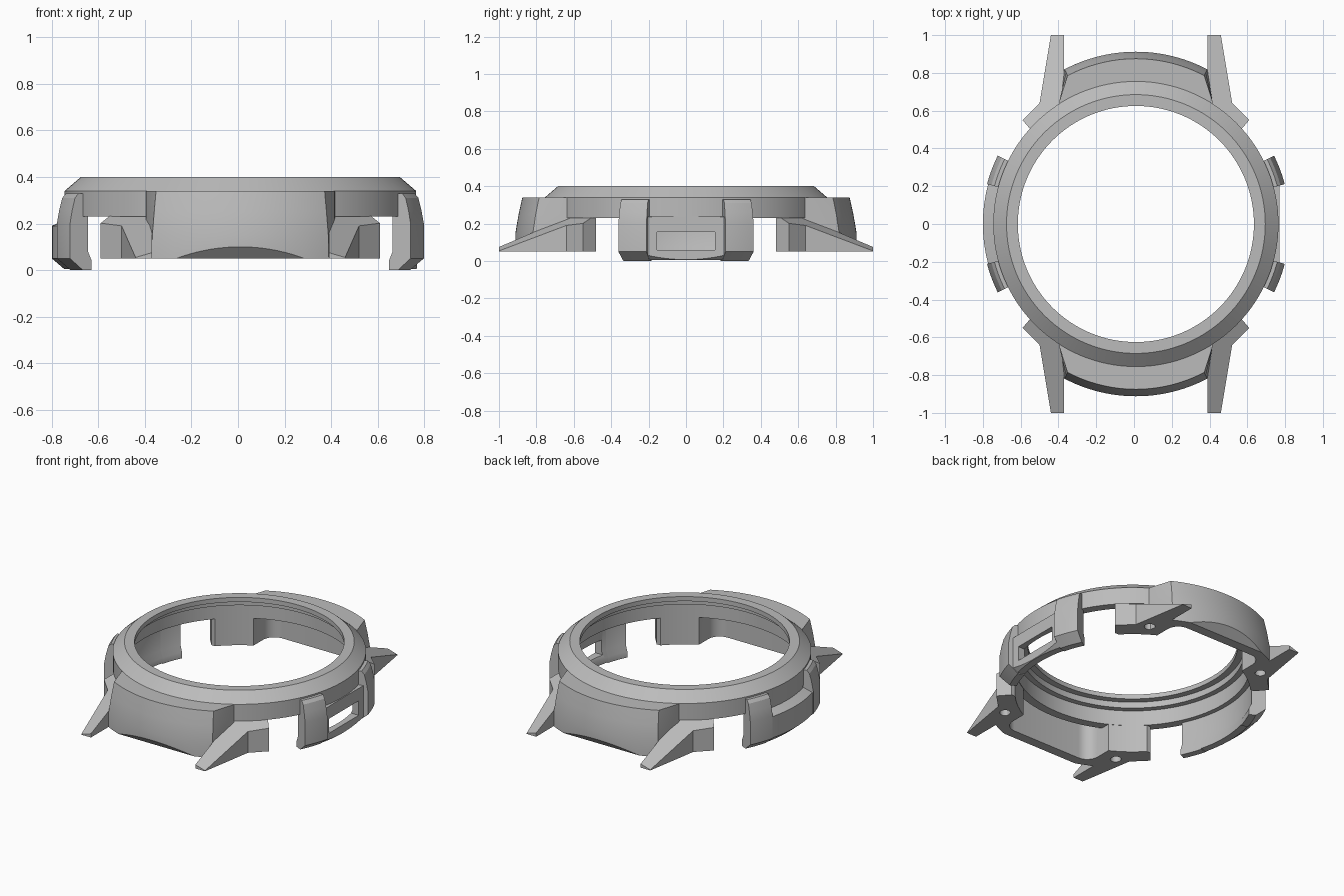
import bpy, bmesh, math
from mathutils import Vector

if "Cube" in bpy.data.objects:
    bpy.data.objects.remove(bpy.data.objects["Cube"])

CX = 0.01  # the case sits slightly off the bounding-box centre
GREY = (0.5, 0.5, 0.5, 1)
mat = bpy.data.materials.new("case_grey")
mat.use_nodes = True
mat.diffuse_color = GREY
mat.node_tree.nodes["Principled BSDF"].inputs["Base Color"].default_value = GREY


def skin(name, sections, closed=False, cuts=()):
    """Bridge matching outlines into a solid, then slice it with planes (point, normal)."""
    bm = bmesh.new()
    rows = [[bm.verts.new(p) for p in s] for s in sections]
    n = len(rows[0])
    for i in range(len(rows) if closed else len(rows) - 1):
        a, b = rows[i], rows[(i + 1) % len(rows)]
        for j in range(n):
            k = (j + 1) % n
            bm.faces.new((a[j], a[k], b[k], b[j]))
    if not closed:
        bm.faces.new(rows[0])
        bm.faces.new(rows[-1])
    for point, normal in cuts:
        geom = bm.verts[:] + bm.edges[:] + bm.faces[:]
        res = bmesh.ops.bisect_plane(bm, geom=geom, plane_co=point, plane_no=normal, clear_outer=True)
        edges = [e for e in res["geom_cut"] if isinstance(e, bmesh.types.BMEdge)]
        bmesh.ops.holes_fill(bm, edges=edges)
    bmesh.ops.recalc_face_normals(bm, faces=bm.faces[:])
    mesh = bpy.data.meshes.new(name)
    bm.to_mesh(mesh)
    bm.free()
    mesh.materials.append(mat)
    ob = bpy.data.objects.new(name, mesh)
    ob.location.x = CX
    bpy.context.collection.objects.link(ob)
    return ob


def revolve(name, profile, start=0, end=360, steps=96, cuts=()):
    full = end - start == 360
    angles = [math.radians(start + (end - start) * i / steps) for i in range(steps if full else steps + 1)]
    return skin(name, [[(r * math.cos(a), r * math.sin(a), z) for r, z in profile] for a in angles], full, cuts)


def prism(name, outline, low, high, cuts=()):
    return skin(name, [[(x, y, z) for x, y in outline] for z in (low, high)], cuts=cuts)


def disc(radius, x=0, y=0, steps=96):
    turn = 2 * math.pi / steps
    return [(x + radius * math.cos(i * turn), y + radius * math.sin(i * turn)) for i in range(steps)]


def activate(ob):
    bpy.ops.object.select_all(action="DESELECT")
    ob.select_set(True)
    bpy.context.view_layer.objects.active = ob


def carve(ob, *cutters):
    activate(ob)
    for c in cutters:
        m = ob.modifiers.new("carve", "BOOLEAN")
        m.operation, m.solver, m.object = "DIFFERENCE", "EXACT", c
        bpy.ops.object.modifier_apply(modifier=m.name)


parts, helpers = [], []

# Bezel ring with chamfered rim and stepped inner lip
parts.append(revolve("bezel_ring", [(0.625, 0.4), (0.685, 0.4), (0.755, 0.34), (0.755, 0.23), (0.70, 0.23),
                                    (0.70, 0.33), (0.665, 0.33), (0.665, 0.37), (0.625, 0.37)], steps=128))

# Cutters: round case bore and the rounded strap pocket
bore = prism("bore_cutter", disc(0.702, steps=128), -0.1, 0.5)
pocket_outline = []
for quarter, (sx, sy) in enumerate([(1, 1), (-1, 1), (-1, -1), (1, -1)]):
    for i in range(7):
        a = math.radians(90 * quarter + 15 * i)
        pocket_outline.append((sx * 0.25 + 0.08 * math.cos(a), sy * 0.72 + 0.08 * math.sin(a)))
pocket = prism("pocket_cutter", pocket_outline, -0.1, 0.31)
helpers += [bore, pocket]


def cap_outline(sy, radius, half):
    xs = [half * (1 - i / 12) for i in range(25)]
    arc = [(x, sy * (0.1 + math.sqrt(radius ** 2 - x * x))) for x in xs]
    return [(0.41, sy * 0.55), (0.405, sy * 0.65)] + arc + [(-0.405, sy * 0.65), (-0.41, sy * 0.55)]


for sy, end in ((-1, "front"), (1, "back")):
    # Curved strap cover with a flat chamfer under its middle
    levels = [(0.775, 0.362, 0.34), (0.795, 0.37, 0.25), (0.812, 0.378, 0.15), (0.812, 0.38, 0.05)]
    sections = [[(x, y, z) for x, y in cap_outline(sy, r, h)] for r, h, z in levels]
    cover = skin(end + "_strap_cover", sections, cuts=[((0, sy * 0.864, 0.05), (0, sy * 0.05, -0.048))])
    carve(cover, bore, pocket)
    parts.append(cover)

    # Wedge lugs with a pin hole underneath
    for sx, side in ((1, "left"), (-1, "right")):
        plan = [(0.38, 1), (0.45, 1), (0.51, 0.64), (0.6, 0.55), (0.54, 0.48), (0.3, 0.48), (0.335, 0.8), (0.38, 0.8)]
        a, b, c = [Vector((sx * x, sy * y, z)) for x, y, z in
                   ((0.38, 1, 0.075), (0.51, 0.64, 0.19), (0.39, 0.63, 0.23))]
        normal = (b - a).cross(c - a)
        if normal.z < 0:
            normal.negate()
        lug = prism(end + "_" + side + "_lug", [(sx * x, sy * y) for x, y in plan], 0.05, 0.27, [(a, normal)])
        hole = prism("pin_hole_cutter", disc(0.033, sx * 0.43, sy * 0.67, 20), 0, 0.13)
        helpers.append(hole)
        carve(lug, bore, pocket, hole)
        parts.append(lug)

# Side guards: two posts and a lower band on each side
post = [(0.73, 0.33), (0.775, 0.33), (0.792, 0.31), (0.805, 0.26), (0.816, 0.2), (0.816, 0.05),
        (0.755, 0), (0.712, 0), (0.712, 0.04), (0.73, 0.08)]
band = [(0.73, 0.24), (0.752, 0.24), (0.752, 0.215), (0.81, 0.19), (0.81, 0.05),
        (0.757, 0.005), (0.712, 0.005), (0.712, 0.04), (0.73, 0.08)]
for centre, side in ((0, "left"), (180, "right")):
    for s, end in ((-1, "rear" if centre else "fore"), (1, "fore" if centre else "rear")):
        lo, hi = sorted((s * 15, s * 26.3))
        parts.append(revolve(side + "_" + end + "_guard_post", post, centre + lo, centre + hi, 6))
    if centre:
        parts.append(revolve("right_guard_band", band, 164.9, 195.1, 16))

# The left band is flattened and has a slot for the buttons
tall_band = [(r, 0.235 if z > 0.18 and r > 0.74 else z) for r, z in band if r != 0.752]
left_band = revolve("left_guard_band", tall_band, -15.1, 15.1, 16, [((0.76, 0, 0), (1, 0, 0))])
slot = prism("slot_cutter", [(0.5, -0.155), (1, -0.155), (1, 0.155), (0.5, 0.155)], 0.06, 0.155)
helpers.append(slot)
carve(left_band, slot)
parts.append(left_band)

for h in helpers:
    bpy.data.objects.remove(h)
for p in parts:
    activate(p)
    bpy.ops.object.shade_smooth_by_angle(angle=math.radians(25))
